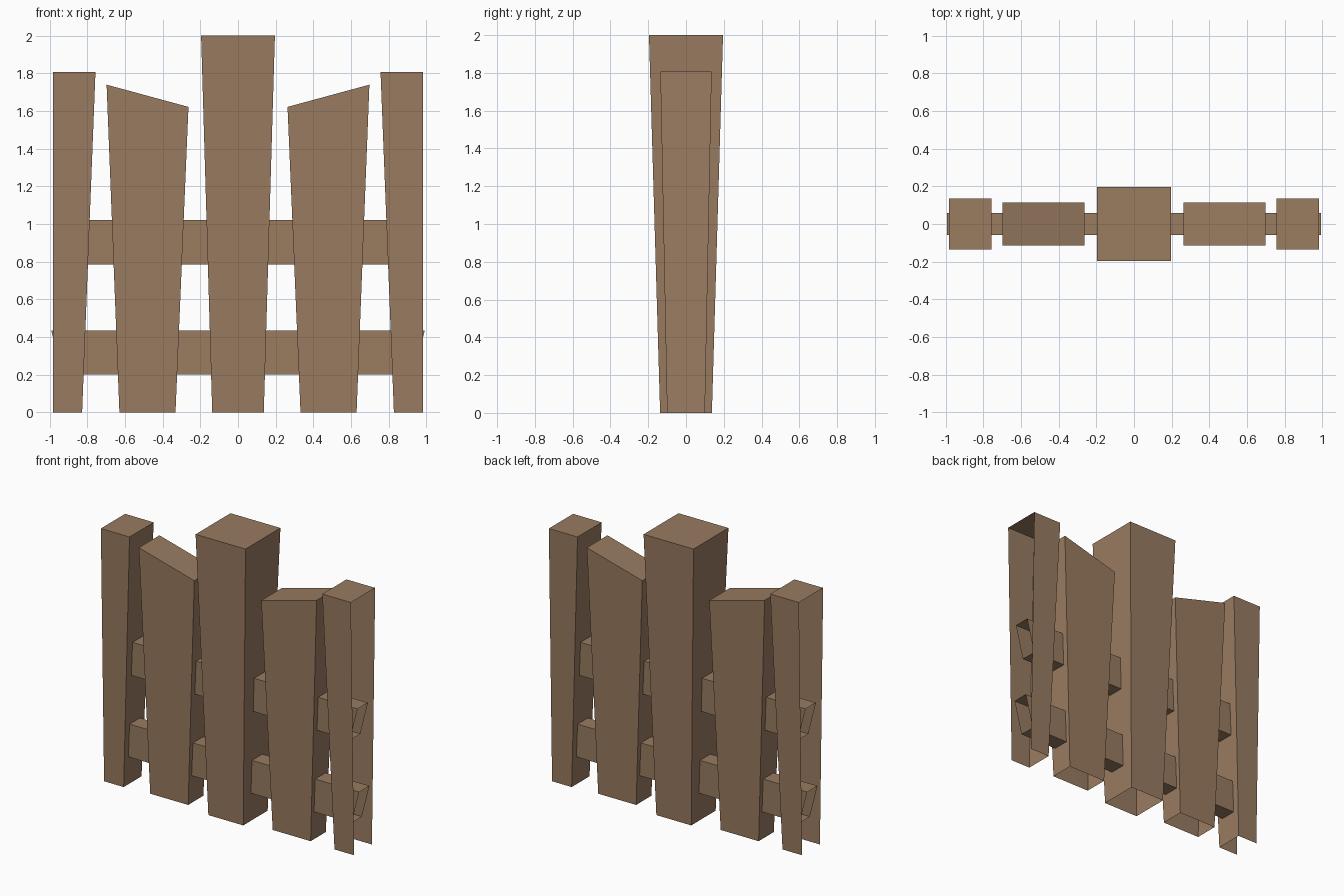
import bpy

if "Cube" in bpy.data.objects:
    bpy.data.objects.remove(bpy.data.objects["Cube"])

wood = bpy.data.materials.new("brown wood")
wood.diffuse_color = (0.32, 0.20, 0.118, 1)
wood.use_nodes = True
wood.node_tree.nodes["Principled BSDF"].inputs["Base Color"].default_value = wood.diffuse_color

# faces of a box: bottom ring 0-3, top ring 4-7 (counter-clockwise from front left)
FACES = {
    "bottom": (3, 2, 1, 0), "top": (4, 5, 6, 7),
    "front": (0, 1, 5, 4), "right": (1, 2, 6, 5),
    "back": (2, 3, 7, 6), "left": (3, 0, 4, 7),
}


def block(name, bottom, top, open_sides):
    """bottom / top = (x left, x right, half depth, z left, z right)"""
    verts = []
    for xl, xr, d, zl, zr in (bottom, top):
        verts += [(xl, -d, zl), (xr, -d, zr), (xr, d, zr), (xl, d, zl)]
    faces = [f for side, f in FACES.items() if side not in open_sides]
    mesh = bpy.data.meshes.new(name)
    mesh.from_pydata(verts, [], faces)
    mesh.materials.append(wood)
    obj = bpy.data.objects.new(name, mesh)
    bpy.context.collection.objects.link(obj)
    return obj


# tall middle post, open underneath
block("middle_post", (-0.137, 0.137, 0.137, 0, 0),
      (-0.196, 0.196, 0.196, 2, 2), {"bottom"})

# slanted planks
block("right_plank", (0.332, 0.63, 0.085, 0, 0),
      (0.263, 0.698, 0.115, 1.622, 1.74), {"bottom"})
block("left_plank", (-0.63, -0.332, 0.085, 0, 0),
      (-0.698, -0.263, 0.115, 1.74, 1.622), {"bottom"})

# half posts at the ends, open on the outer side
block("right_end_post", (0.828, 0.982, 0.1, 0, 0),
      (0.757, 0.982, 0.136, 1.808, 1.808), {"bottom", "right"})
block("left_end_post", (-0.982, -0.828, 0.1, 0, 0),
      (-0.982, -0.757, 0.136, 1.808, 1.808), {"bottom", "left"})

# horizontal rails with slanted open ends
for name, z0, z1, x in (("lower_rail", 0.2, 0.435, 0.992),
                        ("upper_rail", 0.785, 1.022, 0.98)):
    block(name, (-x + 0.06, x - 0.06, 0.058, z0, z0),
          (-x, x, 0.058, z1, z1), {"left", "right"})
